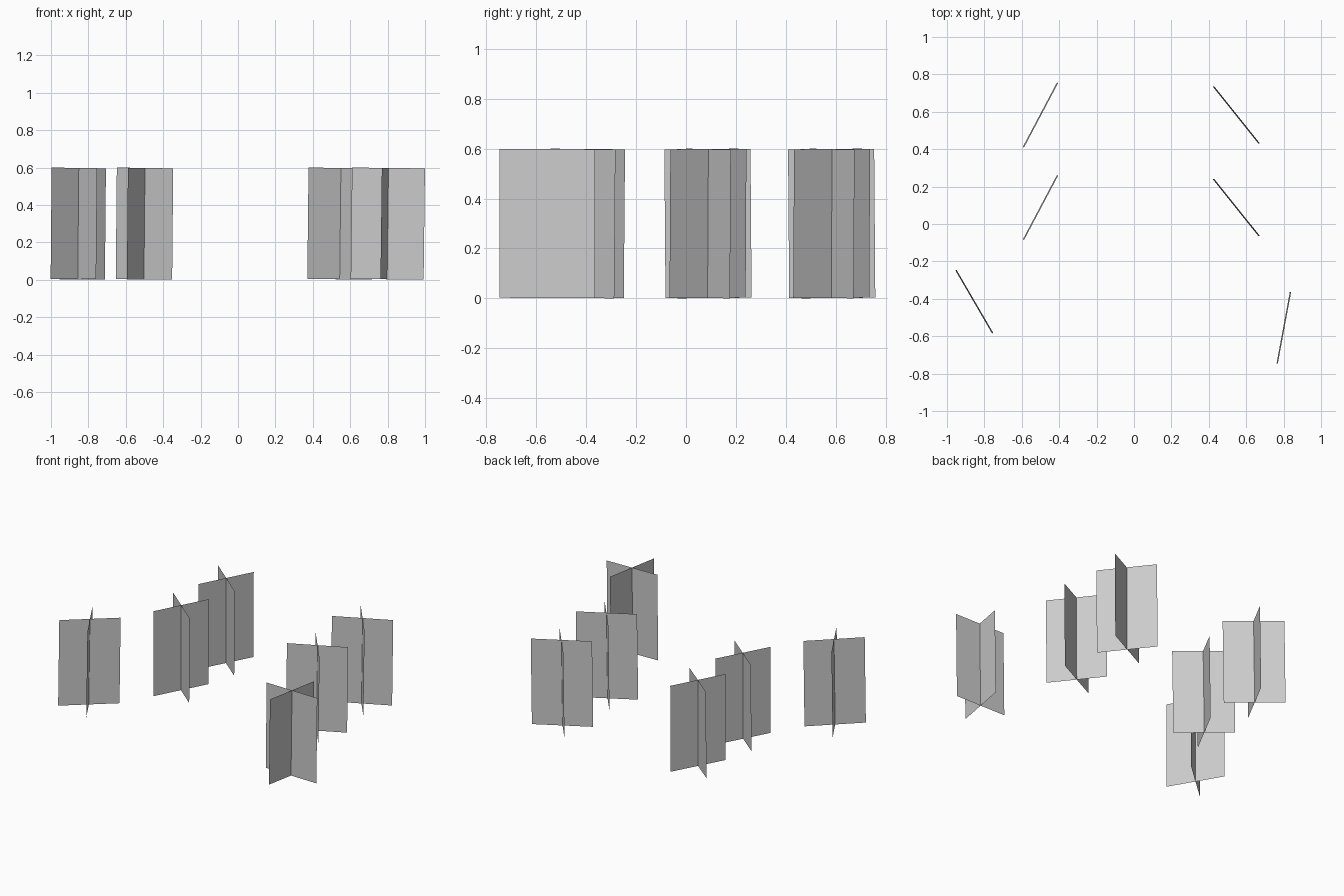
import bpy, bmesh
from math import radians
from mathutils import Matrix

if "Cube" in bpy.data.objects:
    bpy.data.objects.remove(bpy.data.objects["Cube"])

WIDTH, HEIGHT, LEAN = 0.39, 0.595, 0.7


def crossed_clump(name, x, y, turn, cross):
    """Two upright crossed cards, the whole clump leaning very slightly."""
    bm = bmesh.new()
    for angle in (0, cross):
        m = (Matrix.Rotation(radians(angle), 4, 'Z')
             @ Matrix.Rotation(radians(90), 4, 'X')
             @ Matrix.Diagonal((WIDTH, HEIGHT, 1, 1)))
        bmesh.ops.create_grid(bm, x_segments=1, y_segments=1, size=0.5, matrix=m)
    mesh = bpy.data.meshes.new(name)
    bm.to_mesh(mesh)
    bm.free()
    obj = bpy.data.objects.new(name, mesh)
    obj.matrix_world = (Matrix.Translation((x, y, 0.3))
                        @ Matrix.Rotation(radians(turn), 4, 'Z')
                        @ Matrix.Rotation(radians(LEAN), 4, 'Y'))
    bpy.context.collection.objects.link(obj)
    return obj


# Paired clumps in the back and middle rows
for row, y in (("back", 0.583), ("middle", 0.088)):
    crossed_clump(f"{row}_left_crossed_cards", -0.50, y, -39.4, 101.5)
    crossed_clump(f"{row}_right_crossed_cards", 0.547, y, 27.4, 101.3)

# Front clumps, set further out
crossed_clump("front_left_crossed_cards", -0.854, -0.415, 41.9, 78.3)
crossed_clump("front_right_crossed_cards", 0.801, -0.555, 0, 79.5)
